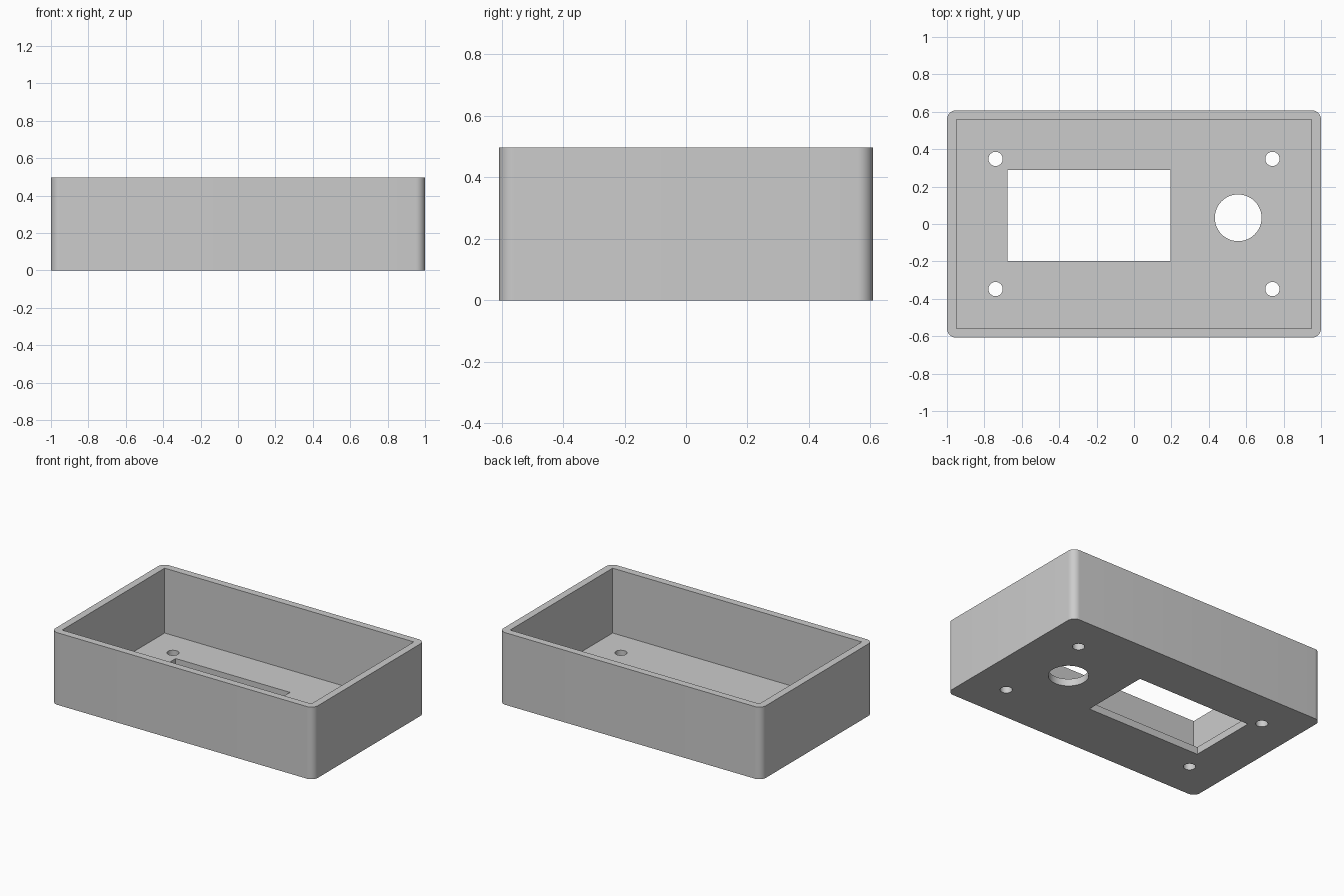
import bpy, bmesh
from mathutils import Matrix

if "Cube" in bpy.data.objects:
    bpy.data.objects.remove(bpy.data.objects["Cube"])

HALF_X, HALF_Y, HEIGHT = 1.0, 0.608, 0.497
WALL, FLOOR, CORNER = 0.05, 0.05, 0.05

grey = bpy.data.materials.new("plain_grey")
grey.use_nodes = True
colour = (0.6, 0.6, 0.6, 1)
grey.diffuse_color = colour
grey.node_tree.nodes["Principled BSDF"].inputs["Base Color"].default_value = colour


def add_object(name, bm):
    mesh = bpy.data.meshes.new(name)
    bm.to_mesh(mesh)
    bm.free()
    mesh.materials.append(grey)
    obj = bpy.data.objects.new(name, mesh)
    bpy.context.collection.objects.link(obj)
    return obj


def box(name, x0, x1, y0, y1, z0, z1, radius=0):
    bm = bmesh.new()
    matrix = Matrix.Translation(((x0 + x1) / 2, (y0 + y1) / 2, (z0 + z1) / 2))
    matrix @= Matrix.Diagonal((x1 - x0, y1 - y0, z1 - z0, 1))
    bmesh.ops.create_cube(bm, size=1, matrix=matrix)
    if radius:
        upright = [e for e in bm.edges
                   if abs(e.verts[0].co.z - e.verts[1].co.z) > 0.01]
        bmesh.ops.bevel(bm, geom=upright, offset=radius, segments=10,
                        profile=0.5, affect='EDGES')
    return add_object(name, bm)


def cylinder(name, x, y, radius):
    bm = bmesh.new()
    bmesh.ops.create_cone(bm, cap_ends=True, segments=48, radius1=radius,
                          radius2=radius, depth=0.4,
                          matrix=Matrix.Translation((x, y, 0)))
    return add_object(name, bm)


# Rounded outer shell
case = box("enclosure_case", -HALF_X, HALF_X, -HALF_Y, HALF_Y, 0, HEIGHT, CORNER)

# Square-cornered cavity, display window, knob hole and four screw holes
cutters = [
    box("cavity_cutter", WALL - HALF_X, HALF_X - WALL,
        WALL - HALF_Y, HALF_Y - WALL, FLOOR, HEIGHT + 0.2),
    box("window_cutter", -0.677, 0.194, -0.198, 0.289, -0.2, 0.2),
    cylinder("knob_hole_cutter", 0.557, 0.033, 0.125),
]
for sx in (-1, 1):
    for sy in (-1, 1):
        cutters.append(cylinder("screw_hole_cutter", sx * 0.74, sy * 0.348, 0.038))

bpy.ops.object.select_all(action='DESELECT')
bpy.context.view_layer.objects.active = case
case.select_set(True)
for cutter in cutters:
    cutter.hide_render = True
    mod = case.modifiers.new("cut", 'BOOLEAN')
    mod.operation = 'DIFFERENCE'
    mod.solver = 'EXACT'
    mod.object = cutter
    bpy.ops.object.modifier_apply(modifier=mod.name)
    bpy.data.objects.remove(cutter)

# Smooth rounded corners and holes, crisp edges elsewhere
bpy.ops.object.shade_smooth_by_angle(angle=0.6)
